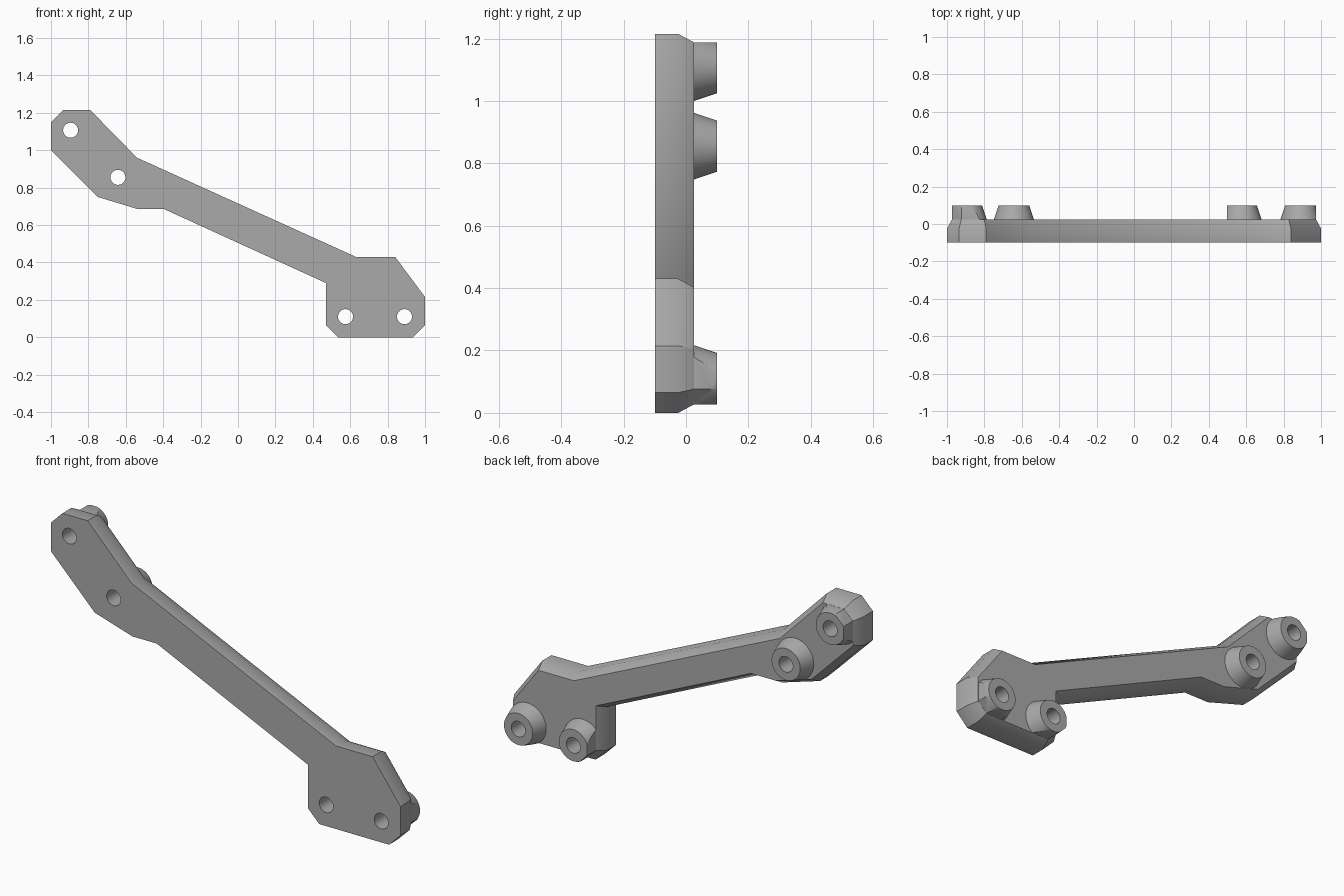
import bpy, bmesh, math
from mathutils import Vector

cube = bpy.data.objects.get("Cube")
if cube:
    bpy.data.objects.remove(cube, do_unlink=True)

FRONT, EDGE, BACK, TIP = -0.1, -0.025, 0.025, 0.1
HOLES = [(-0.895, 1.107), (-0.642, 0.855), (0.575, 0.11), (0.89, 0.11)]

# Clockwise side profile of the bracket in x, z
OUTLINE = [Vector(p) for p in (
    (-1, 1.15), (-0.935, 1.215), (-0.79, 1.215), (-0.54, 0.96),
    (0.63, 0.43), (0.84, 0.43), (1, 0.215), (1, 0.065),
    (0.935, 0), (0.535, 0), (0.47, 0.065), (0.47, 0.29),
    (-0.395, 0.685), (-0.535, 0.685), (-0.75, 0.75), (-1, 1.0))]

grey = bpy.data.materials.new("grey plastic")
grey.use_nodes = True
COLOUR = (0.4, 0.4, 0.4, 1)
grey.diffuse_color = COLOUR
grey.node_tree.nodes["Principled BSDF"].inputs["Base Color"].default_value = COLOUR


def inset(points, d):
    """Move every side of a clockwise outline inwards by d, with mitred corners."""
    result = []
    for i, p in enumerate(points):
        a = (p - points[i - 1]).normalized()
        b = (points[(i + 1) % len(points)] - p).normalized()
        na, nb = Vector((a.y, -a.x)), Vector((b.y, -b.x))
        result.append(p + (na + nb) * d / (1 + na.dot(nb)))
    return result


def circle(centre, r, n=64):
    return [Vector((centre[0] + r * math.sin(math.tau * i / n),
                    centre[1] + r * math.cos(math.tau * i / n))) for i in range(n)]


def loft(name, sections):
    """Solid through a list of (y, outline) sections."""
    bm = bmesh.new()
    rings = [[bm.verts.new((p.x, y, p.y)) for p in pts] for y, pts in sections]
    for r, s in zip(rings, rings[1:]):
        for i in range(len(r)):
            bm.faces.new((r[i - 1], r[i], s[i], s[i - 1]))
    bm.faces.new(rings[0])
    bm.faces.new(rings[-1])
    bmesh.ops.recalc_face_normals(bm, faces=bm.faces)
    mesh = bpy.data.meshes.new(name)
    bm.to_mesh(mesh)
    bm.free()
    mesh.materials.append(grey)
    obj = bpy.data.objects.new(name, mesh)
    bpy.context.collection.objects.link(obj)
    return obj


def combine(obj, other, operation):
    bpy.context.view_layer.objects.active = obj
    mod = obj.modifiers.new(operation, 'BOOLEAN')
    mod.operation, mod.solver, mod.object = operation, 'EXACT', other
    bpy.ops.object.modifier_apply(modifier=mod.name)


# Flat arm with a chamfered back edge
bracket = loft("bracket", [(FRONT, OUTLINE), (EDGE, OUTLINE),
                           (BACK, inset(OUTLINE, 0.027))])
trim = loft("boss_trim", [(-0.2, inset(OUTLINE, 0.0275)), (0.2, inset(OUTLINE, 0.0275))])
helpers = [trim]

# Tapered bosses, trimmed to the outline, and screw holes
for c in HOLES:
    boss = loft("boss", [(0, circle(c, 0.107)), (BACK, circle(c, 0.107)),
                         (TIP, circle(c, 0.082))])
    combine(boss, trim, 'INTERSECT')
    combine(bracket, boss, 'UNION')
    helpers.append(boss)
for c in HOLES:
    drill = loft("drill", [(-0.3, circle(c, 0.04)), (0.3, circle(c, 0.04))])
    combine(bracket, drill, 'DIFFERENCE')
    helpers.append(drill)
for h in helpers:
    bpy.data.objects.remove(h, do_unlink=True)

# Smooth shading with sharp corners
bpy.ops.object.select_all(action='DESELECT')
bracket.select_set(True)
bpy.context.view_layer.objects.active = bracket
bpy.ops.object.shade_smooth_by_angle(angle=math.radians(30))
